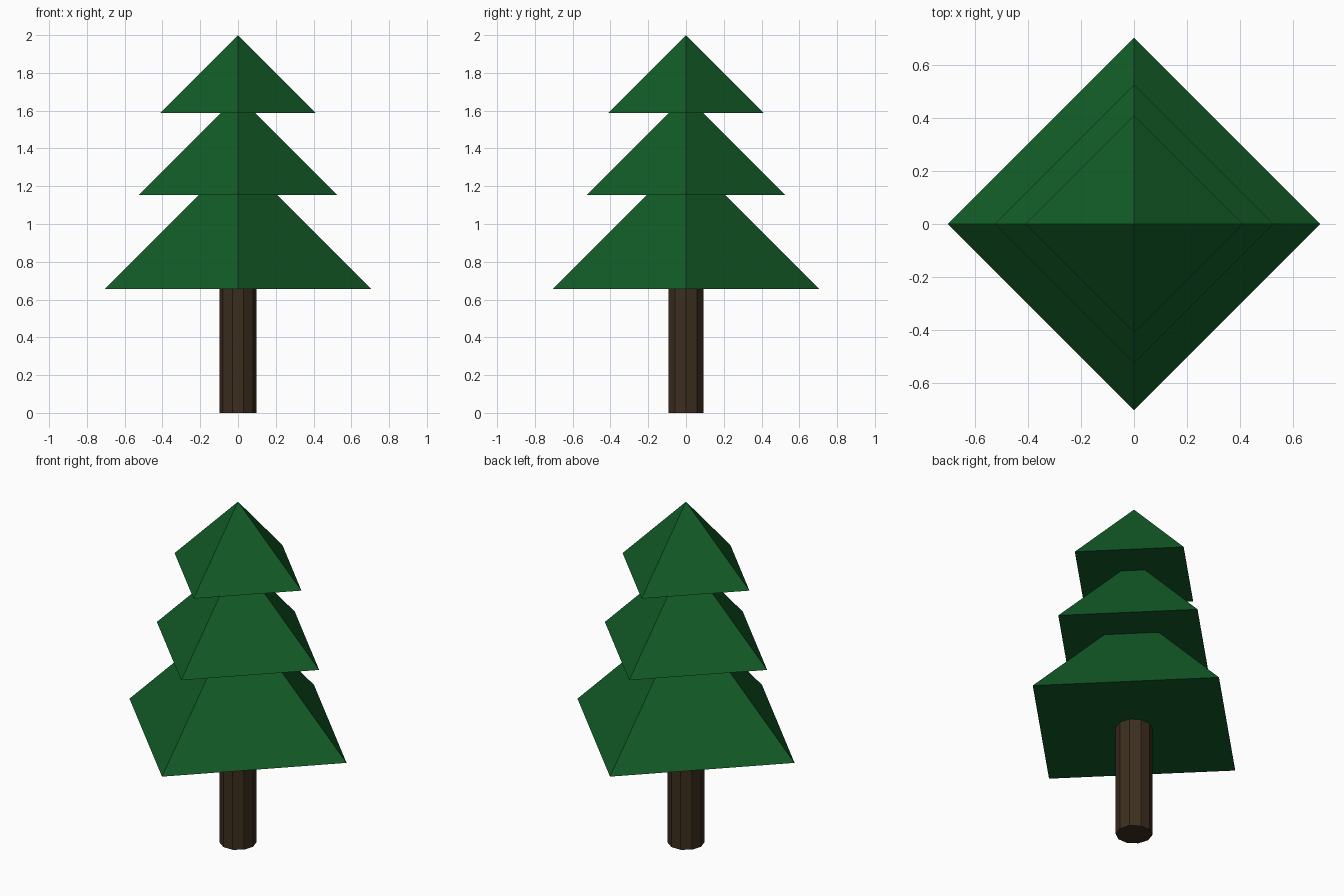
import bpy, bmesh, math
from mathutils import Matrix

if "Cube" in bpy.data.objects:
    bpy.data.objects.remove(bpy.data.objects["Cube"])


def material(name, color):
    mat = bpy.data.materials.new(name)
    mat.diffuse_color = color
    mat.use_nodes = True
    mat.node_tree.nodes["Principled BSDF"].inputs["Base Color"].default_value = mat.diffuse_color
    return mat


def cone(name, sides, r_bottom, r_top, z0, z1, mat, turn=0.0):
    """Flat-shaded capped cone, prism or pyramid standing from z0 to z1."""
    bm = bmesh.new()
    place = Matrix.Translation((0, 0, (z0 + z1) / 2)) @ Matrix.Rotation(turn, 4, 'Z')
    bmesh.ops.create_cone(bm, cap_ends=True, segments=sides, radius1=r_bottom,
                          radius2=r_top, depth=z1 - z0, matrix=place)
    bmesh.ops.remove_doubles(bm, verts=bm.verts, dist=1e-5)
    bmesh.ops.recalc_face_normals(bm, faces=bm.faces)
    mesh = bpy.data.meshes.new(name)
    bm.to_mesh(mesh)
    bm.free()
    mesh.materials.append(mat)
    obj = bpy.data.objects.new(name, mesh)
    bpy.context.collection.objects.link(obj)
    return obj


bark = material("bark", (0.045, 0.027, 0.013, 1))
needles = material("needles", (0.006, 0.105, 0.02, 1))

# Ten-sided trunk, corners on the x axis, top tucked into the lowest tier
cone("trunk", 10, 0.098, 0.098, 0.0, 0.70, bark, math.pi / 2)

# Square pyramid tiers with 45 degree ridges, corners on the axes
tiers = (("lower_branches", 0.705, 0.655),
         ("middle_branches", 0.527, 1.153),
         ("upper_branches", 0.412, 1.588))
for name, radius, base in tiers:
    cone(name, 4, radius, 0.0, base, base + radius, needles)
